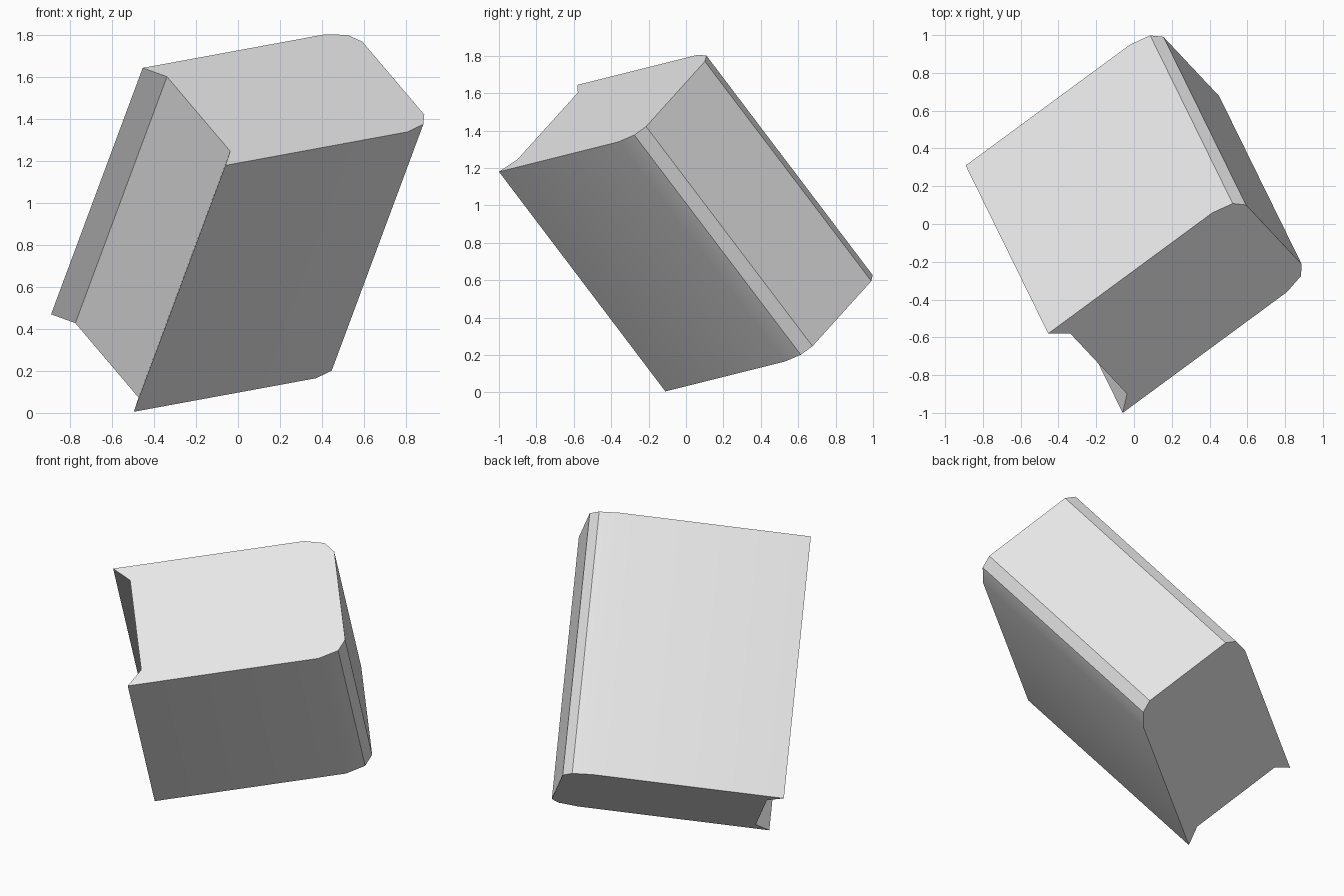
import bpy
import bmesh
from mathutils import Matrix, Vector

cube = bpy.data.objects.get("Cube")
if cube:
    bpy.data.objects.remove(cube, do_unlink=True)

# Single light grey material
grey = bpy.data.materials.new("light_grey")
grey.use_nodes = True
colour = (0.8, 0.8, 0.8, 1.0)
grey.diffuse_color = colour
grey.node_tree.nodes["Principled BSDF"].inputs["Base Color"].default_value = colour

# Cross-section: lower half, mirrored for the upper half
HEIGHT, LENGTH = 0.74, 1.537
half = [(0.087, 0.087), (0, 0), (1.091, 0), (1.205, 0.031), (1.252, 0.093)]
profile = half + [(u, HEIGHT - v) for u, v in reversed(half)]

# Tilted frame: width, height and length axes of the block
width = Vector((0.87, 0.64, 0.16)).normalized()
length = Vector((0.437, -0.89, 1.175)).normalized()
height = length.cross(width)
corner = Vector((-0.06, -1.0, 1.18))
frame = Matrix((width, height, length)).transposed().to_4x4()
frame.translation = corner

# Extrude the cross-section into the notched block
bm = bmesh.new()
end = bm.faces.new([bm.verts.new((u, v, 0)) for u, v in profile])
made = bmesh.ops.extrude_face_region(bm, geom=[end], use_keep_orig=True)
verts = [g for g in made["geom"] if isinstance(g, bmesh.types.BMVert)]
bmesh.ops.translate(bm, verts=verts, vec=(0, 0, -LENGTH))
bmesh.ops.transform(bm, matrix=frame, verts=bm.verts)
bmesh.ops.recalc_face_normals(bm, faces=bm.faces)

mesh = bpy.data.meshes.new("notched_block")
bm.to_mesh(mesh)
bm.free()
mesh.materials.append(grey)
block = bpy.data.objects.new("notched_block", mesh)
bpy.context.collection.objects.link(block)

# Smooth only the shallow edges
bpy.ops.object.select_all(action="DESELECT")
block.select_set(True)
bpy.context.view_layer.objects.active = block
bpy.ops.object.shade_smooth_by_angle()
